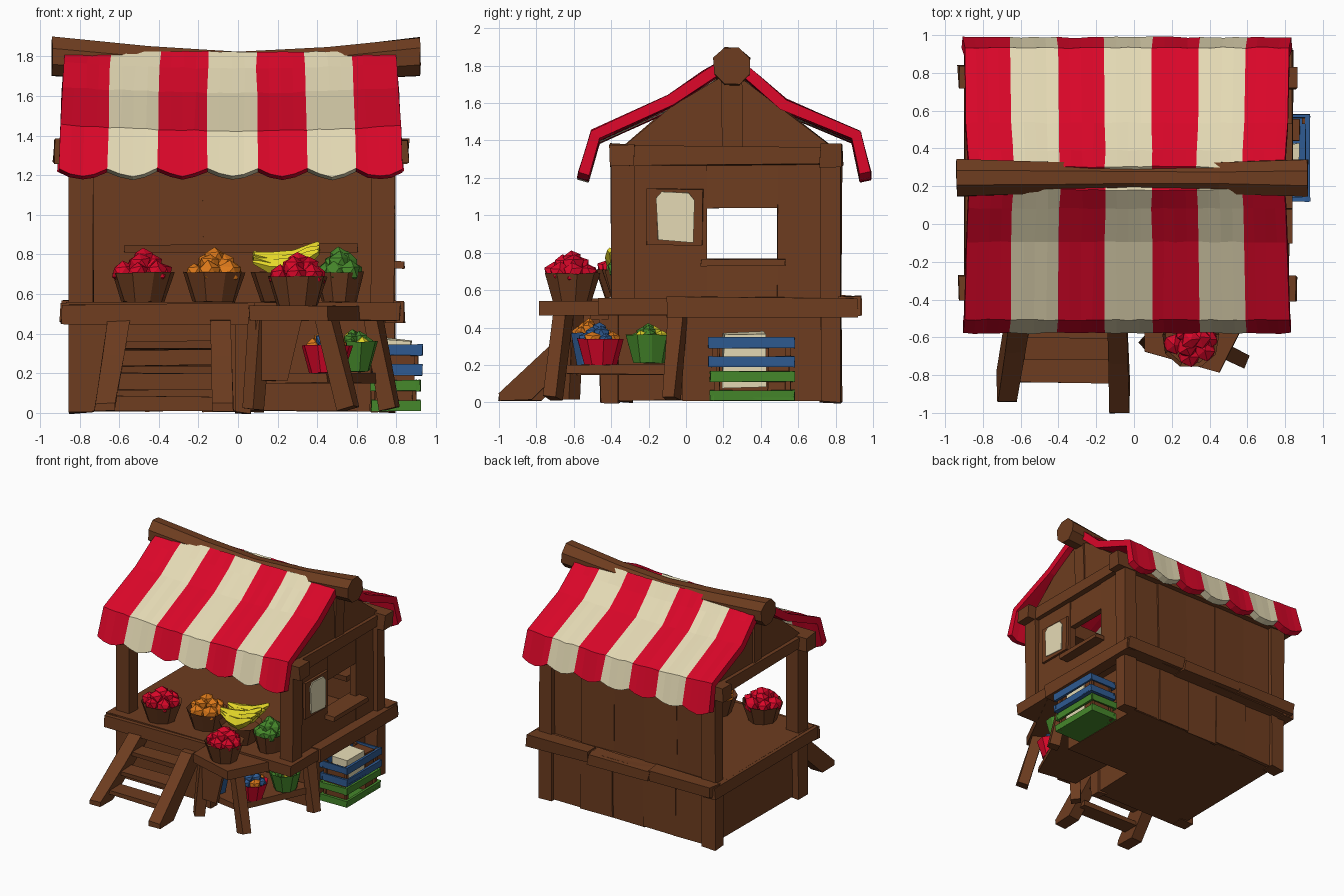
import bpy, bmesh, math, random
from mathutils import Vector, Matrix

random.seed(4)
if "Cube" in bpy.data.objects:
    bpy.data.objects.remove(bpy.data.objects["Cube"])


def material(name, r, g, b):
    m = bpy.data.materials.new(name)
    m.use_nodes = True
    m.diffuse_color = (r, g, b, 1)
    m.node_tree.nodes["Principled BSDF"].inputs["Base Color"].default_value = (r, g, b, 1)
    return m


WOOD = material("brown wood", 0.155, 0.046, 0.014)
RED = material("red", 0.7, 0.002, 0.022)
CREAM = material("cream", 0.78, 0.7, 0.46)
ORANGE = material("orange", 0.72, 0.19, 0.01)
YELLOW = material("yellow", 0.79, 0.69, 0.022)
GREEN = material("green", 0.06, 0.245, 0.024)
BLUE = material("blue", 0.028, 0.105, 0.29)


def finish(name, bm, *mats, rough=0.0):
    for v in bm.verts:
        v.co += Vector([random.uniform(-rough, rough) for _ in range(3)])
    mesh = bpy.data.meshes.new(name)
    bm.to_mesh(mesh)
    bm.free()
    for m in mats:
        mesh.materials.append(m)
    ob = bpy.data.objects.new(name, mesh)
    bpy.context.collection.objects.link(ob)
    return ob


def box(name, x, y, z, mat=WOOD, rough=0.007):
    """Hand-hewn box given as (low, high) on each axis."""
    bm = bmesh.new()
    size = Matrix.Diagonal((x[1] - x[0], y[1] - y[0], z[1] - z[0], 1))
    mid = Matrix.Translation((sum(x) / 2, sum(y) / 2, sum(z) / 2))
    bmesh.ops.create_cube(bm, size=1, matrix=mid @ size)
    return finish(name, bm, mat, rough=rough)


def beam(name, a, b, w, d):
    a, b = Vector(a), Vector(b)
    bm = bmesh.new()
    turn = (b - a).to_track_quat('Z', 'Y').to_matrix().to_4x4()
    size = Matrix.Diagonal((w, d, (b - a).length, 1))
    bmesh.ops.create_cube(bm, size=1, matrix=Matrix.Translation((a + b) / 2) @ turn @ size)
    return finish(name, bm, WOOD, rough=0.007)


def prism(name, points, place, lo, hi, mat=WOOD, rough=0.005):
    """Outline swept between two levels; place maps (u, v, level) to a position."""
    bm = bmesh.new()
    rings = [[bm.verts.new(place(u, v, t)) for u, v in points] for t in (lo, hi)]
    bm.faces.new(rings[0])
    bm.faces.new(rings[1])
    for i in range(len(points)):
        j = (i + 1) % len(points)
        bm.faces.new((rings[0][i], rings[0][j], rings[1][j], rings[1][i]))
    bmesh.ops.recalc_face_normals(bm, faces=bm.faces)
    return finish(name, bm, mat, rough=rough)


def tube(name, stations, sides, mat, turn=Matrix(), rough=0.004):
    """Log or fruit along x; each station is (x, z, radius)."""
    bm = bmesh.new()
    rings = []
    for x, z, r in stations:
        angles = [math.tau * (i + 0.5) / sides for i in range(sides)]
        rings.append([bm.verts.new(turn @ Vector((x, r * math.cos(a), z + r * math.sin(a)))) for a in angles])
    for p, q in zip(rings, rings[1:]):
        for i in range(sides):
            j = (i + 1) % sides
            bm.faces.new((p[i], p[j], q[j], q[i]))
    bm.faces.new(rings[0])
    bm.faces.new(rings[-1])
    bmesh.ops.recalc_face_normals(bm, faces=bm.faces)
    return finish(name, bm, mat, rough=rough)


def basket(name, x, y, z, r, h, mat=WOOD):
    bm = bmesh.new()
    bmesh.ops.create_cone(bm, cap_ends=True, segments=9, radius1=r * 0.68, radius2=r, depth=h,
                          matrix=Matrix.Translation((x, y, z + h / 2)))
    top = max(bm.faces, key=lambda f: f.calc_center_median().z)
    bmesh.ops.inset_region(bm, faces=[top], thickness=r * 0.14)
    bmesh.ops.translate(bm, verts=top.verts, vec=(0, 0, -0.04))
    return finish(name, bm, mat, rough=0.004)


def fruit_pile(name, x, y, z, r, size, *mats):
    bm = bmesh.new()
    for count, reach, lift in ((6, 0.6, 0), (3, 0.3, size * 0.7), (1, 0, size * 1.2)):
        for i in range(count):
            a = math.tau * i / count + random.random() * 0.5
            spot = Vector((x + r * reach * math.cos(a), y + r * reach * math.sin(a), z + lift))
            new = bmesh.ops.create_icosphere(bm, subdivisions=1, radius=size * random.uniform(0.85, 1.1),
                                             matrix=Matrix.Translation(spot))
            for f in {f for v in new["verts"] for f in v.link_faces}:
                f.material_index = i % len(mats)
    return finish(name, bm, *mats, rough=size * 0.12)


def flat(u, v, t):
    return (u, v, t)


def side(u, v, t):
    return (t, u, v)


# Base with an open alcove at the front left, and the counter slab
prism("base", [(-0.79, -0.4), (0.05, -0.4), (0.05, -0.02), (0.67, -0.02), (0.67, 0.8), (-0.79, 0.8)], flat, 0.01, 0.47)
box("counter", (-0.87, 0.82), (-0.47, 0.9), (0.47, 0.56))
box("counter_front_rail", (-0.89, 0.08), (-0.51, -0.42), (0.45, 0.55))
box("counter_right_rail", (-0.9, -0.8), (-0.47, 0.9), (0.46, 0.56))
box("counter_left_rail", (0.74, 0.84), (-0.1, 0.92), (0.46, 0.56))
for i in range(3):
    box("counter_back_rail", (-0.88 + i * 0.57, -0.31 + i * 0.57), (0.81, 0.93), (0.47, 0.565), rough=0.012)

# Corner posts and the beams above them
for y in ((-0.4, -0.28), (0.72, 0.83)):
    box("right_post", (-0.85, -0.73), y, (0, 1.3))
    box("left_post", (0.67, 0.79), y, (0.5 if y[0] < 0 else 0, 1.3))
    box("cross_beam", (-0.93, 0.86), (y[0] - 0.005, y[1] + 0.005), (1.26, 1.38))
for x in (-0.8, 0.73):
    box("side_beam", (x - 0.06, x + 0.06), (-0.38, 0.83), (1.27, 1.37))
    prism("gable", [(-0.35, 1.35), (-0.08, 1.585), (0.24, 1.77), (0.52, 1.57), (0.8, 1.35)], side, x - 0.03, x + 0.03)
    box("king_post", (x - 0.045, x + 0.045), (0.19, 0.3), (1.36, 1.75))
box("base_corner_post", (-0.01, 0.07), (-0.46, -0.36), (0, 0.47))

# Back wall planks and inner shelf
for i in range(5):
    a = -0.76 + i * 0.292
    box("back_plank", (a, a + 0.3), (0.745, 0.785 + 0.01 * (i % 2)), (0.54, 1.29))
    box("back_base_plank", (a, a + 0.3), (0.78, 0.805 + 0.01 * (i % 2)), (0.01, 0.48))
box("inner_shelf", (-0.57, 0.6), (0.58, 0.76), (0.81, 0.85))

# Left wall with a serving window and a pinned notice
box("wall_front", (0.7, 0.755), (-0.3, 0.11), (0.54, 1.28), rough=0.003)
box("wall_below", (0.7, 0.75), (0.09, 0.74), (0.54, 0.75), rough=0.003)
box("wall_above", (0.7, 0.75), (0.09, 0.74), (1.04, 1.28), rough=0.003)
box("wall_back", (0.7, 0.755), (0.49, 0.74), (0.54, 1.28), rough=0.003)
box("window_sill", (0.68, 0.84), (0.08, 0.53), (0.73, 0.765), rough=0.004)
box("notice_board", (0.75, 0.775), (-0.21, 0.09), (0.84, 1.14), rough=0.004)
prism("notice", [(-0.15, 0.87), (0.04, 0.855), (0.045, 1.08), (0.015, 1.12), (-0.13, 1.125), (-0.16, 1.09)],
      side, 0.778, 0.787, CREAM, 0.002)

# Sagging ridge log
ridge = tube("ridge_beam", [(-0.94, 1.8, 0.105), (-0.45, 1.765, 0.092), (0, 1.74, 0.088),
                            (0.45, 1.76, 0.09), (0.92, 1.8, 0.105)], 8, WOOD)
ridge.location.y = 0.245


# Striped awning, sagging in the middle, with a scalloped valance
def awning(name, profile):
    edges = [-0.89, -0.65, -0.4, -0.155, 0.095, 0.34, 0.585, 0.815]
    steps = 4
    last = len(profile) - 1
    bm = bmesh.new()
    rows = []
    for k, (y, z) in enumerate(profile):
        row = []
        for i in range(7 * steps + 1):
            s, t = divmod(i, steps)
            s, t = (6, steps) if s == 7 else (s, t)
            x = edges[s] + (edges[s + 1] - edges[s]) * t / steps
            if k == last:
                drop = 0.04 * math.sin(math.pi * t / steps)
            else:
                drop = 0.03 * (1 - (x / 0.89) ** 2) * (k > 0)
            flare = 0.98 + 0.01 * k
            row.append(bm.verts.new((-0.035 + (x + 0.035) * flare, y, z - drop)))
        rows.append(row)
    for p, q in zip(rows, rows[1:]):
        for i in range(7 * steps):
            f = bm.faces.new((p[i], p[i + 1], q[i + 1], q[i]))
            f.material_index = (i // steps) % 2
    bmesh.ops.recalc_face_normals(bm, faces=bm.faces)
    ob = finish(name, bm, RED, CREAM, rough=0.004)
    thick = ob.modifiers.new("thickness", 'SOLIDIFY')
    thick.thickness = 0.06
    thick.offset = 0


awning("front_awning", [(0.2, 1.8), (0.1, 1.745), (-0.08, 1.62), (-0.485, 1.435), (-0.55, 1.225)])
awning("back_awning", [(0.28, 1.8), (0.37, 1.73), (0.52, 1.6), (0.91, 1.435), (0.96, 1.225)])

# Steps
stringer = [(-1, 0.01), (-0.83, 0.01), (-0.45, 0.38), (-0.45, 0.47), (-0.56, 0.47), (-0.74, 0.29), (-1, 0.05)]
prism("right_stringer", stringer, lambda u, v, t: (t + 0.16 * v, u + 0.06, v), -0.73, -0.625)
prism("left_stringer", stringer, lambda u, v, t: (t - 0.03 * v, u, v), -0.125, -0.025)
for i in range(3):
    y, z = -0.84 + i * 0.12, 0.08 + i * 0.12
    box("step_tread", (-0.64, -0.08), (y, y + 0.14), (z, z + 0.04))

# Angled side table with splayed legs, a low shelf and a side board
prism("table_top", [(0.06, -0.68), (0.45, -0.785), (0.83, -0.04), (0.05, -0.04)], flat, 0.465, 0.545)
prism("low_shelf", [(0.12, -0.58), (0.45, -0.65), (0.72, -0.03), (0.1, -0.03)], flat, 0.15, 0.2)
beam("table_leg", (0.45, -0.65, 0.48), (0.56, -0.71, 0.02), 0.08, 0.09)
beam("table_leg", (0.68, -0.04, 0.48), (0.77, -0.08, 0.02), 0.08, 0.08)
beam("table_leg", (0.11, -0.6, 0.48), (0.08, -0.63, 0.02), 0.08, 0.08)
prism("table_board", [(0.09, 0.16), (0.25, 0.16), (0.32, 0.47), (0.09, 0.47)], lambda u, v, t: (u, t, v), -0.645, -0.62)

# Produce baskets on the counter
for name, x, y, z, r, mat in (("red_fruit", -0.48, -0.33, 0.56, 0.16, RED), ("orange_fruit", -0.12, -0.24, 0.56, 0.16, ORANGE),
                              ("table_fruit", 0.3, -0.61, 0.54, 0.155, RED), ("greens", 0.51, -0.31, 0.56, 0.13, GREEN)):
    basket(name + "_basket", x, y, z, r, 0.15)
    fruit_pile(name, x, y, z + 0.15, r, 0.06, mat)
basket("banana_basket", 0.23, -0.29, 0.56, 0.17, 0.15)
for i in range(6):
    turn = Matrix.Translation((0.25, -0.37 + i * 0.034, 0.735 + 0.018 * (i % 3))) \
        @ Matrix.Rotation(0.22 * (i % 3 - 1), 4, 'Z') @ Matrix.Rotation(-0.12, 4, 'Y')
    tube("banana", [(-0.17, 0.05, 0.014), (-0.08, 0.01, 0.042), (0.03, 0, 0.048),
                    (0.11, 0.03, 0.04), (0.17, 0.06, 0.014)], 5, YELLOW, turn)

# Buckets on the low shelf
basket("red_bucket", 0.45, -0.46, 0.2, 0.13, 0.14, RED)
fruit_pile("red_bucket_goods", 0.45, -0.46, 0.335, 0.12, 0.045, BLUE, ORANGE)
basket("blue_bucket", 0.17, -0.52, 0.2, 0.1, 0.17, BLUE)
fruit_pile("blue_bucket_goods", 0.17, -0.52, 0.365, 0.09, 0.04, ORANGE)
basket("green_bucket", 0.58, -0.2, 0.21, 0.13, 0.15, GREEN)
fruit_pile("green_bucket_goods", 0.58, -0.2, 0.345, 0.11, 0.038, GREEN, YELLOW)

# Stacked slatted crates with paper and wood blocks inside
for name, base, shift, mat in (("green_crate", 0.01, 0, GREEN), ("blue_crate", 0.19, 0.01, BLUE)):
    x0, x1, y0, y1 = 0.67 + shift, 0.92 + shift, 0.13 - shift, 0.58
    for z in (base, base + 0.1):
        for x in (x0, x1 - 0.02):
            box(name + "_side_slat", (x, x + 0.02), (y0, y1), (z, z + 0.055), mat, 0.004)
        for y in (y0, y1 - 0.02):
            box(name + "_end_slat", (x0, x1), (y, y + 0.02), (z, z + 0.055), mat, 0.004)
    for x in (x0 + 0.02, x1 - 0.04):
        for y in (y0 + 0.02, y1 - 0.05):
            box(name + "_corner", (x, x + 0.02), (y, y + 0.03), (base, base + 0.15), WOOD, 0.002)
    box(name + "_floor", (x0, x1), (y0, y1), (base, base + 0.015), mat, 0.002)
box("paper_roll", (0.74, 0.87), (0.2, 0.42), (0.08, 0.37), CREAM, 0.012)
box("wood_block", (0.72, 0.88), (0.44, 0.55), (0.03, 0.33))
box("wood_divider", (0.71, 0.89), (0.155, 0.18), (0.03, 0.32))
